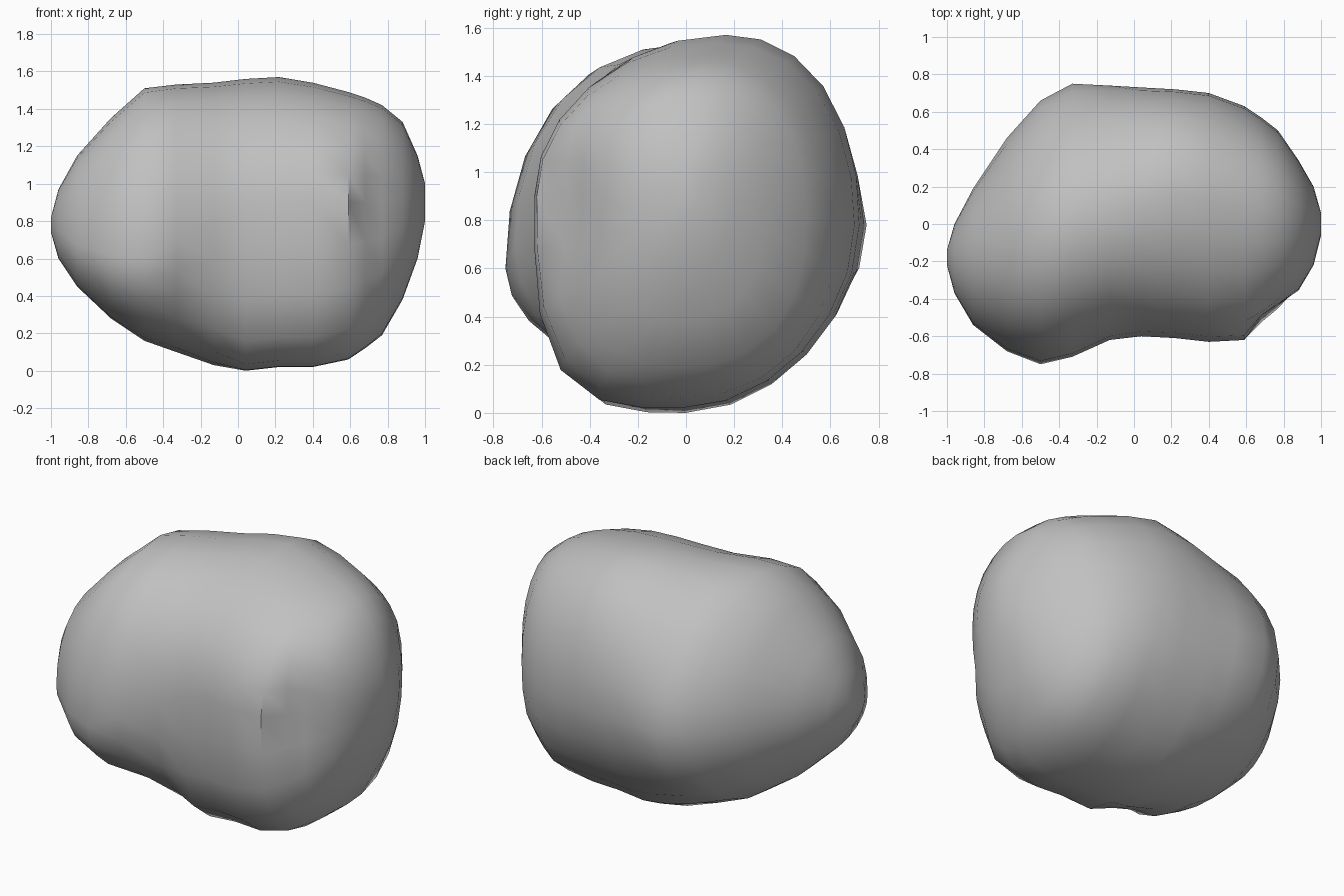
import bpy, bmesh
from math import cos, sin, tau

cube = bpy.data.objects.get("Cube")
if cube:
    bpy.data.objects.remove(cube, do_unlink=True)

SIDES = 24

# Outline of the boulder along x: (x, front y, back y, bottom z, top z)
outline = [
    (-1, -.22, -.14, .74, .82), (-.96, -.37, 0, .6, .97),
    (-.86, -.54, .19, .45, 1.15), (-.68, -.68, .46, .28, 1.35),
    (-.5, -.75, .66, .16, 1.51), (-.33, -.71, .75, .1, 1.53),
    (-.13, -.62, .74, .03, 1.54), (.04, -.6, .73, 0, 1.56),
    (.22, -.61, .72, .02, 1.57), (.4, -.63, .7, .02, 1.54),
    (.59, -.62, .63, .06, 1.49), (.68, -.56, .57, .12, 1.46),
    (.77, -.49, .5, .19, 1.42), (.88, -.38, .34, .38, 1.33),
    (.96, -.22, .2, .6, 1.15), (1, -.06, .06, .8, 1),
]


def blend(x, stops):
    """Straight-line interpolation through (x, value) stops."""
    for (a, u), (b, v) in zip(stops, stops[1:]):
        if x <= b:
            return u + (v - u) * (x - a) / (b - a)
    return stops[-1][1]


def section(x, front, back, bottom, top):
    """Four joined superellipse arcs, each with its own fullness."""
    widest_front = blend(x, [(-1, .78), (-.8, .63), (-.5, .6), (.1, .9), (1, .9)])
    widest_back = blend(x, [(-1, .78), (.6, .78), (1, .9)])
    crest = blend(x, [(-1, -.18), (-.7, -.15), (-.5, -.04), (.2, .17), (1, 0)])
    keel = blend(x, [(-1, -.18), (0, 0), (.8, -.04), (1, 0)])
    lower_front = blend(x, [(-1, 2), (-.75, 2.3), (-.5, 1.9), (-.2, 1.9), (.05, 3.5), (.5, 3.5), (.8, 2.4), (1, 2)])
    lower_back = blend(x, [(-1, 2), (-.5, 2), (0, 1.85), (.4, 1.9), (.8, 2.5), (1, 2)])
    upper_front = blend(x, [(-1, 2.1), (-.3, 2.2), (.1, 1.95), (1, 2)])
    upper_back = blend(x, [(-1, 2), (-.7, 1.75), (-.3, 1.75), (.1, 2.2), (1, 2.2)])
    dent = blend(x, [(-1, 0), (.59, 0), (.68, .07), (.77, .06), (.96, 0), (1, 0)])
    ring = []
    for i in range(SIDES):
        c, s = cos(tau * i / SIDES), sin(tau * i / SIDES)
        if s >= 0:
            fullness, y0, z_end = (upper_back if c > 0 else upper_front), crest, top
        else:
            fullness, y0, z_end = (lower_back if c > 0 else lower_front), keel, bottom
        y_end, z0 = (back, widest_back) if c > 0 else (front, widest_front)
        scale = (abs(c) ** fullness + abs(s) ** fullness) ** (-1 / fullness)
        y = y0 + (y_end - y0) * abs(c) * scale
        z = z0 + (z_end - z0) * abs(s) * scale
        # Shallow hollow on the front corner
        if c < 0:
            y += dent * max(0, 1 - ((z - .87) / .32) ** 2)
        ring.append((x, y, z))
    return ring


# Skin the sections and close both ends
bm = bmesh.new()
rings = [[bm.verts.new(p) for p in section(*row)] for row in outline]
for a, b in zip(rings, rings[1:]):
    for i in range(SIDES):
        j = (i + 1) % SIDES
        bm.faces.new((a[i], a[j], b[j], b[i]))
bm.faces.new(rings[0])
bm.faces.new(rings[-1])
bmesh.ops.recalc_face_normals(bm, faces=bm.faces)
mesh = bpy.data.meshes.new("boulder")
bm.to_mesh(mesh)
bm.free()
boulder = bpy.data.objects.new("boulder", mesh)
bpy.context.collection.objects.link(boulder)

# Plain grey stone
stone = bpy.data.materials.new("grey stone")
stone.use_nodes = True
grey = (.53, .53, .53, 1)
stone.diffuse_color = grey
stone.node_tree.nodes["Principled BSDF"].inputs["Base Color"].default_value = grey
mesh.materials.append(stone)

bpy.context.view_layer.objects.active = boulder
boulder.select_set(True)
bpy.ops.object.shade_smooth_by_angle(angle=.7)
